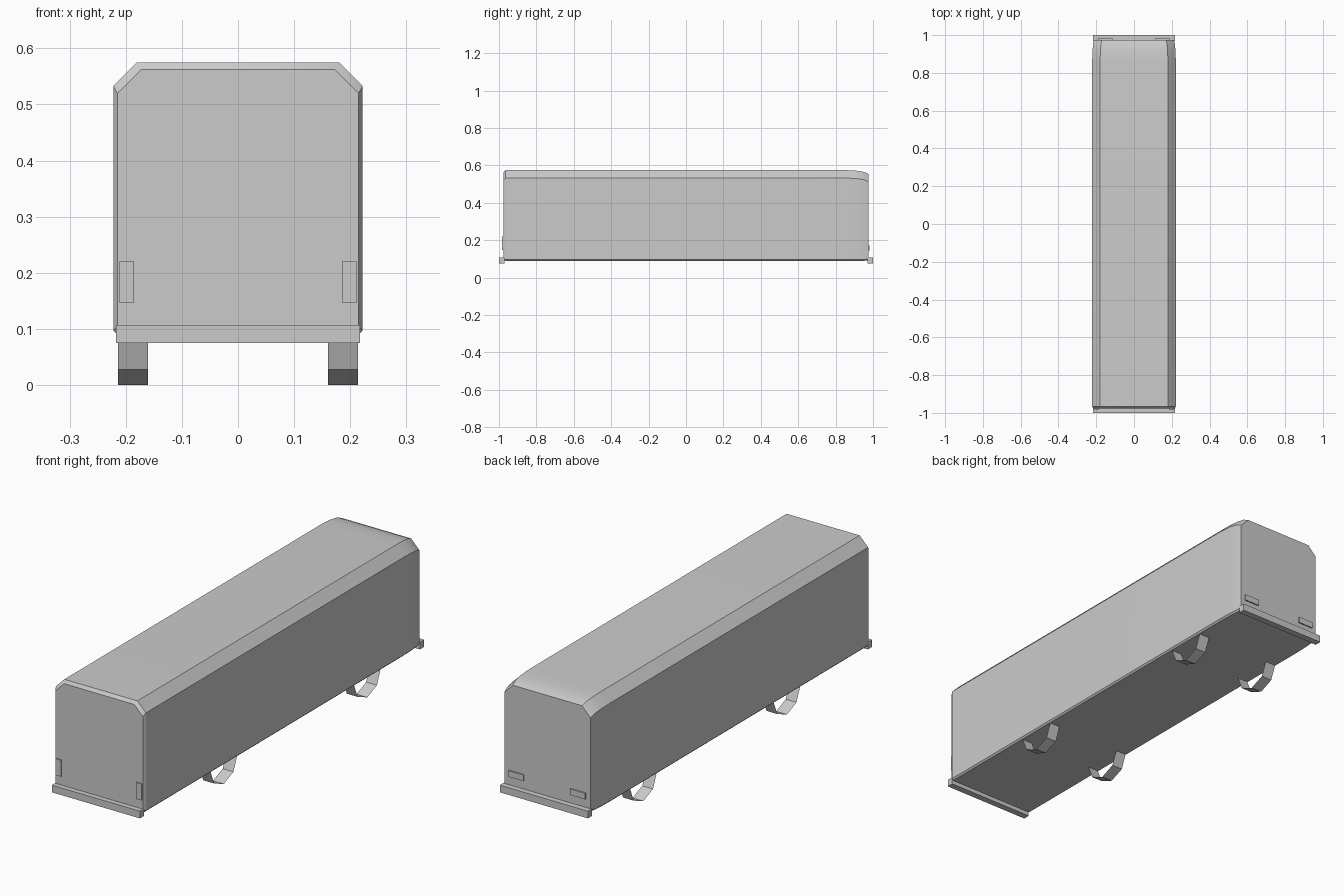
import bpy, bmesh, math

cube = bpy.data.objects.get("Cube")
if cube:
    bpy.data.objects.remove(cube, do_unlink=True)

grey = bpy.data.materials.new("plain grey")
grey.use_nodes = True
colour = (0.6, 0.6, 0.6, 1)
grey.diffuse_color = colour
grey.node_tree.nodes["Principled BSDF"].inputs["Base Color"].default_value = colour


def finish(name, bm):
    mesh = bpy.data.meshes.new(name)
    bmesh.ops.recalc_face_normals(bm, faces=bm.faces)
    bm.to_mesh(mesh)
    bm.free()
    mesh.materials.append(grey)
    obj = bpy.data.objects.new(name, mesh)
    bpy.context.collection.objects.link(obj)
    return obj


def box(name, low, high):
    bm = bmesh.new()
    bmesh.ops.create_cube(bm, size=1)
    for v in bm.verts:
        v.co = [a + (b - a) * (c + 0.5) for a, b, c in zip(low, high, v.co)]
    return finish(name, bm)


def section(y, side, top, bottom):
    """Chamfered cross-section, pulled in at the sides, top and bottom."""
    w, h, z = 0.222 - side, 0.575 - top, 0.09 + bottom
    half = [(w - 0.007, z), (w, z + 0.007), (w, h - 0.042), (w - 0.042, h)]
    return [(x, y, c) for x, c in half] + [(-x, y, c) for x, c in reversed(half)]


# Body: crisp chamfer at the front, soft rounding at the rear
stations = [(-0.977, 0.007, 0.013, 0.008), (-0.965, 0, 0, 0), (0.85, 0, 0, 0),
            (0.91, 0.002, 0.003, 0), (0.95, 0.005, 0.009, 0), (0.975, 0.01, 0.02, 0.004)]
bm = bmesh.new()
rings = [[bm.verts.new(p) for p in section(*s)] for s in stations]
for a, b in zip(rings, rings[1:]):
    for i in range(len(a)):
        j = (i + 1) % len(a)
        bm.faces.new((a[i], a[j], b[j], b[i]))
bm.faces.new(rings[0])
bm.faces.new(rings[-1])
body = finish("body", bm)
bpy.context.view_layer.objects.active = body
body.select_set(True)
bpy.ops.object.shade_smooth_by_angle(angle=math.radians(30))
body.select_set(False)

# Bumpers
box("front_bumper", (-0.217, -1, 0.075), (0.217, -0.97, 0.107))
box("rear_bumper", (-0.217, 0.97, 0.075), (0.217, 1, 0.107))

for side, sign in (("left", 1), ("right", -1)):
    # Upright front lamps and flat rear lamps
    xs = sorted((sign * 0.185, sign * 0.212))
    box("front_lamp_" + side, (xs[0], -0.983, 0.147), (xs[1], -0.97, 0.22))
    xs = sorted((sign * 0.115, sign * 0.19))
    box("rear_lamp_" + side, (xs[0], 0.968, 0.145), (xs[1], 0.981, 0.172))

    # Wheels: open eight-sided bands
    for end, y in (("front", -0.405), ("rear", 0.605)):
        bpy.ops.mesh.primitive_cylinder_add(
            vertices=8, radius=0.096, depth=0.053, end_fill_type='NOTHING',
            location=(sign * 0.187, y, 0.096), rotation=(0, math.pi / 2, 0))
        wheel = bpy.context.object
        wheel.name = f"{end}_wheel_{side}"
        wheel.data.materials.append(grey)
